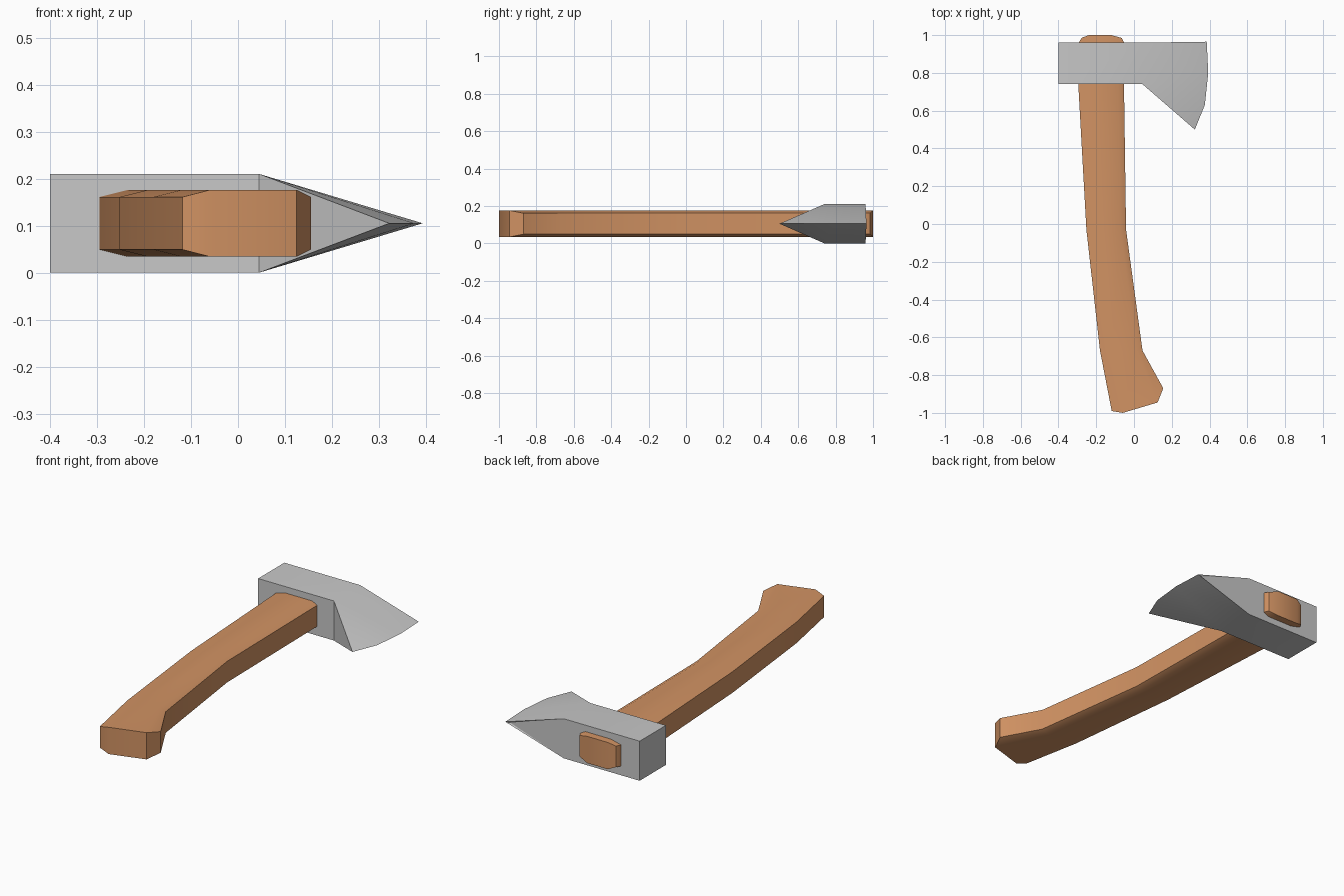
import bpy
import bmesh
import math

default_cube = bpy.data.objects.get("Cube")
if default_cube:
    bpy.data.objects.remove(default_cube, do_unlink=True)

MID_Z = 0.105


def make_material(name, colour):
    material = bpy.data.materials.new(name)
    material.use_nodes = True
    material.diffuse_color = colour
    material.node_tree.nodes["Principled BSDF"].inputs["Base Color"].default_value = colour
    return material


def finish(bm, name, material):
    bmesh.ops.recalc_face_normals(bm, faces=bm.faces[:])
    mesh = bpy.data.meshes.new(name)
    bm.to_mesh(mesh)
    bm.free()
    mesh.materials.append(material)
    obj = bpy.data.objects.new(name, mesh)
    bpy.context.collection.objects.link(obj)
    bpy.ops.object.select_all(action="DESELECT")
    obj.select_set(True)
    bpy.context.view_layer.objects.active = obj
    bpy.ops.object.shade_smooth_by_angle(angle=math.radians(30))
    return obj


def station(y, left, right):
    """Plan points of one straight section: side, flat, flat, side."""
    return [(left, y), (left + 0.06, y), (right - 0.03, y), (right, y)]


def build_handle(material):
    bm = bmesh.new()
    # Sections from the flared grip to the rounded tip
    sections = [
        [(-0.118, -0.99), (-0.06, -1), (0.125, -0.945), (0.155, -0.87)],
        station(-0.67, -0.18, 0.045),
        station(-0.03, -0.252, -0.042),
        station(0.74, -0.295, -0.053),
        station(0.96, -0.292, -0.053),
        [(-0.278, 0.985), (-0.24, 1), (-0.12, 1), (-0.065, 0.985)],
    ]
    half_heights = [0.056, 0.071, 0.071, 0.056]
    rings = []
    for points in sections:
        upper = [bm.verts.new((x, y, MID_Z + h)) for (x, y), h in zip(points, half_heights)]
        lower = [bm.verts.new((x, y, MID_Z - h)) for (x, y), h in zip(points, half_heights)]
        rings.append(upper + lower[::-1])
    # Sides
    for a, b in zip(rings, rings[1:]):
        for i in range(8):
            j = (i + 1) % 8
            bm.faces.new((a[i], a[j], b[j], b[i]))
    # Faceted ends
    for ring in (rings[0], rings[-1]):
        for i in range(3):
            bm.faces.new((ring[i], ring[i + 1], ring[6 - i], ring[7 - i]))
    return finish(bm, "handle", material)


def build_head(material):
    bm = bmesh.new()
    front, back, poll, cheek = 0.74, 0.96, -0.4, 0.045
    # Curved cutting edge, from the beard to the toe
    edge = [bm.verts.new((x, y, MID_Z)) for x, y in
            [(0.322, 0.5), (0.375, 0.63), (0.393, 0.8), (0.385, 0.965), (0.36, 0.96)]]
    corners = []
    for z in (0, 2 * MID_Z):
        pf, cf, cb, pb = [bm.verts.new((x, y, z)) for x, y in
                          [(poll, front), (cheek, front), (cheek, back), (poll, back)]]
        corners.append((pf, cf, cb, pb))
        bm.faces.new((pf, cf, cb, pb))
        # Tapered blade cheek
        for i in range(2):
            bm.faces.new((cf, edge[i], edge[i + 1]))
        bm.faces.new((cf, edge[2], cb))
        for i in range(2, 4):
            bm.faces.new((cb, edge[i], edge[i + 1]))
    low, high = corners
    # Poll, front and back walls
    bm.faces.new((low[0], low[3], high[3], high[0]))
    bm.faces.new((low[0], low[1], high[1], high[0]))
    bm.faces.new((low[1], edge[0], high[1]))
    bm.faces.new((low[3], low[2], high[2], high[3]))
    bm.faces.new((low[2], edge[-1], high[2]))
    return finish(bm, "axe_head", material)


build_handle(make_material("warm wood", (0.64, 0.29, 0.125, 1)))
build_head(make_material("grey steel", (0.58, 0.58, 0.58, 1)))
